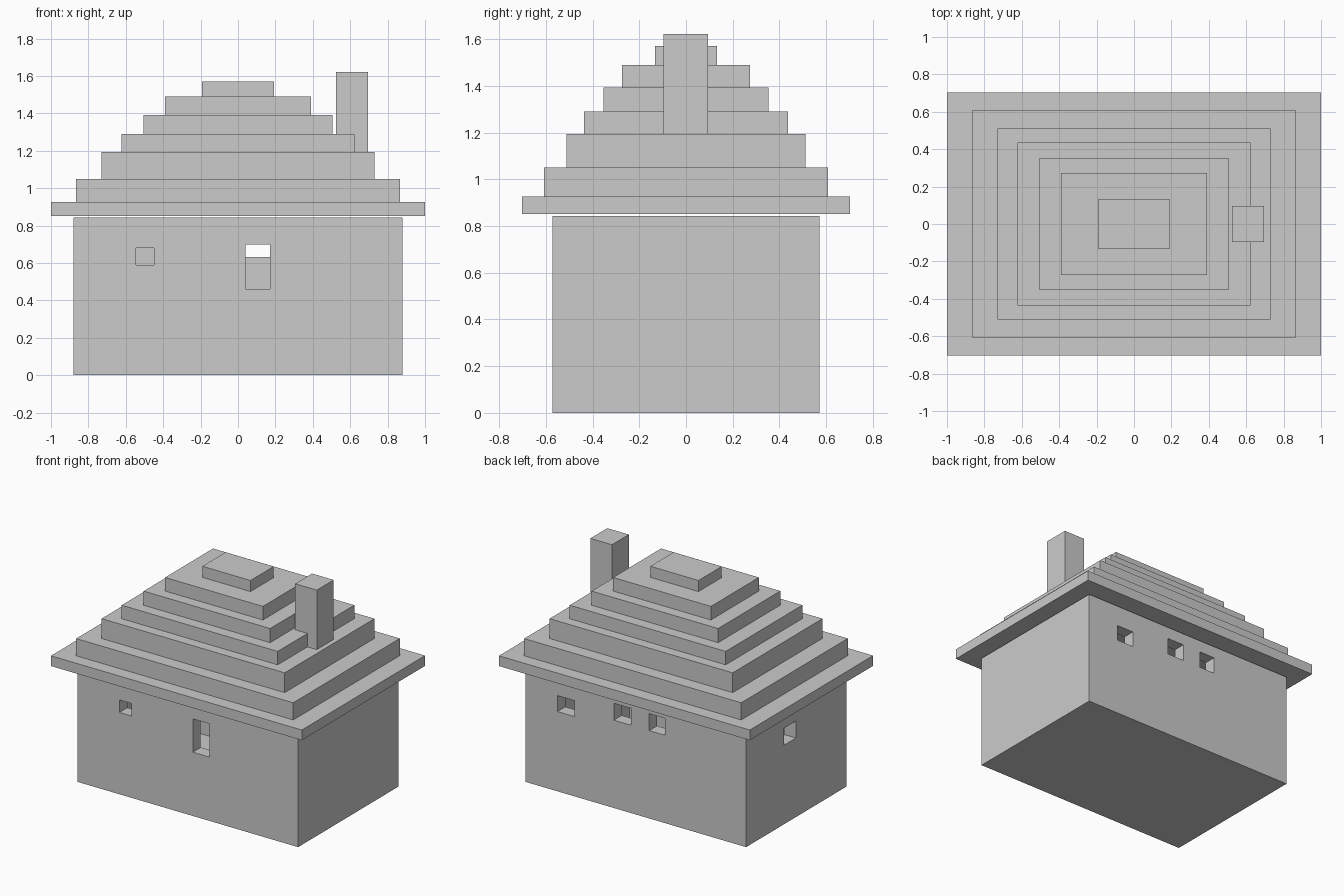
import bpy

if "Cube" in bpy.data.objects:
    bpy.data.objects.remove(bpy.data.objects["Cube"])


def box(name, x0, x1, y0, y1, z0, z1):
    """Axis-aligned box from its limits."""
    bpy.ops.mesh.primitive_cube_add(size=1)
    ob = bpy.context.object
    ob.name = name
    for v in ob.data.vertices:
        v.co = (x1 if v.co.x > 0 else x0,
                y1 if v.co.y > 0 else y0,
                z1 if v.co.z > 0 else z0)
    return ob


def cut(target, cutter):
    """Subtract the cutter, then remove it."""
    cutter.hide_render = True
    mod = target.modifiers.new("opening", 'BOOLEAN')
    mod.operation = 'DIFFERENCE'
    mod.solver = 'EXACT'
    mod.object = cutter
    bpy.context.view_layer.objects.active = target
    bpy.ops.object.modifier_apply(modifier=mod.name)
    bpy.data.objects.remove(cutter, do_unlink=True)


# Hollow wall block with a thin floor, open under the roof
W, D, H, T = 0.88, 0.572, 0.842, 0.09
walls = box("walls", -W, W, -D, D, 0, H)
cut(walls, box("room_cutter", -W + T, W - T, -D + T, D - T, 0.01, H + 0.1))

# Front and back windows: wall side, x range, z range
for side, x0, x1, z0, z1 in [
    (-1, -0.545, -0.45, 0.59, 0.68),
    (-1, 0.04, 0.172, 0.46, 0.70),
    (1, 0.49, 0.625, 0.575, 0.69),
    (1, 0.04, 0.175, 0.633, 0.755),
    (1, -0.235, -0.107, 0.633, 0.755),
]:
    y = side * (D - T / 2)
    cut(walls, box("window_cutter", x0, x1, y - 0.08, y + 0.08, z0, z1))

# Left side window
cut(walls, box("window_cutter", -W - 0.05, -W + T + 0.05, 0.005, 0.14, 0.57, 0.692))

# Stepped roof: half width, half depth, top height
z = 0.852
for i, (hx, hy, top) in enumerate([
    (1.0, 0.702, 0.926),
    (0.865, 0.607, 1.05),
    (0.73, 0.511, 1.193),
    (0.622, 0.436, 1.29),
    (0.504, 0.354, 1.392),
    (0.39, 0.273, 1.49),
    (0.192, 0.132, 1.57),
]):
    box(f"roof_step_{i + 1}", -hx, hx, -hy, hy, z, top)
    z = top

# Chimney
box("chimney", 0.524, 0.696, -0.097, 0.095, 1.193, 1.622)
